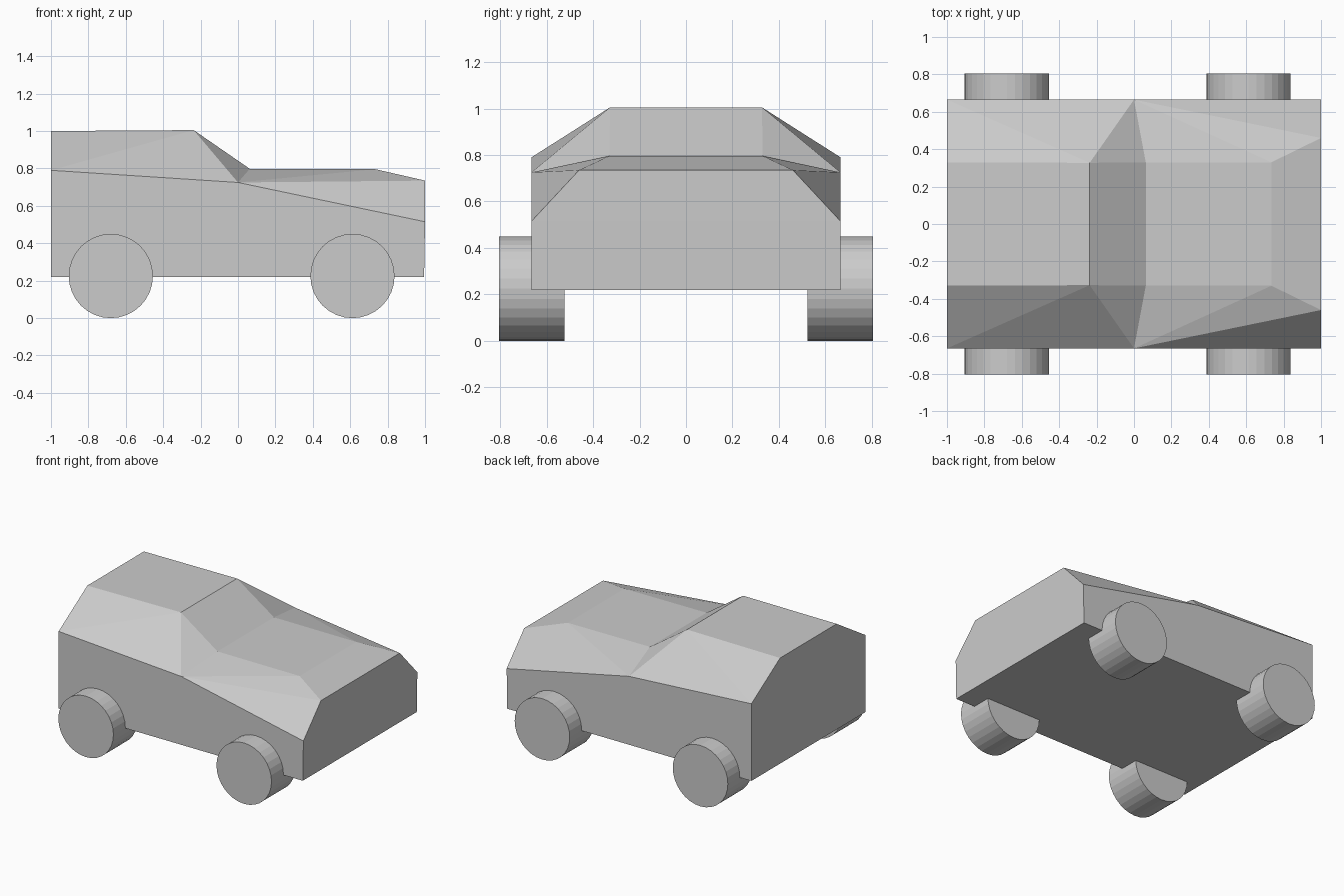
import bpy, bmesh, math

if "Cube" in bpy.data.objects:
    bpy.data.objects.remove(bpy.data.objects["Cube"])

# Key points of one half of the body: x, half width, height
P = {
    "back_low": (-1.0, 0.665, 0.22),
    "back_side": (-1.0, 0.665, 0.79),
    "back_roof": (-1.0, 0.33, 1.0),
    "roof_front": (-0.237, 0.327, 1.005),
    "belt": (0.0, 0.665, 0.725),
    "hood_back": (0.063, 0.33, 0.798),
    "hood_front": (0.735, 0.33, 0.796),
    "nose_top": (1.0, 0.46, 0.735),
    "nose_side": (1.0, 0.665, 0.515),
    "front_low": (0.995, 0.665, 0.22),
}
# Faces repeated on both sides
SIDE = [
    ("back_low", "front_low", "nose_side", "belt", "back_side"),
    ("back_side", "belt", "roof_front"),
    ("back_side", "roof_front", "back_roof"),
    ("belt", "hood_back", "roof_front"),
    ("belt", "hood_front", "hood_back"),
    ("belt", "nose_top", "hood_front"),
    ("belt", "nose_side", "nose_top"),
]
# Centre outline: each strip spans the full width between neighbouring points
OUTLINE = ["back_roof", "roof_front", "hood_back", "hood_front", "nose_top",
           "nose_side", "front_low", "back_low", "back_side", "back_roof"]

# Body shell
bm = bmesh.new()
left = {k: bm.verts.new((x, -y, z)) for k, (x, y, z) in P.items()}
right = {k: bm.verts.new((x, y, z)) for k, (x, y, z) in P.items()}
for names in SIDE:
    bm.faces.new([left[n] for n in names])
    bm.faces.new([right[n] for n in reversed(names)])
for a, b in zip(OUTLINE, OUTLINE[1:]):
    bm.faces.new([left[a], left[b], right[b], right[a]])
bmesh.ops.recalc_face_normals(bm, faces=bm.faces)
mesh = bpy.data.meshes.new("body")
bm.to_mesh(mesh)
bm.free()
bpy.context.collection.objects.link(bpy.data.objects.new("body", mesh))

# Wheels
for end, x in (("rear", -0.68), ("front", 0.612)):
    for side, s in (("right", -1), ("left", 1)):
        bpy.ops.mesh.primitive_cylinder_add(
            vertices=32, radius=0.225, depth=0.28,
            location=(x, s * 0.664, 0.225), rotation=(math.pi / 2, 0, 0))
        bpy.context.object.name = f"{end}_{side}_wheel"
